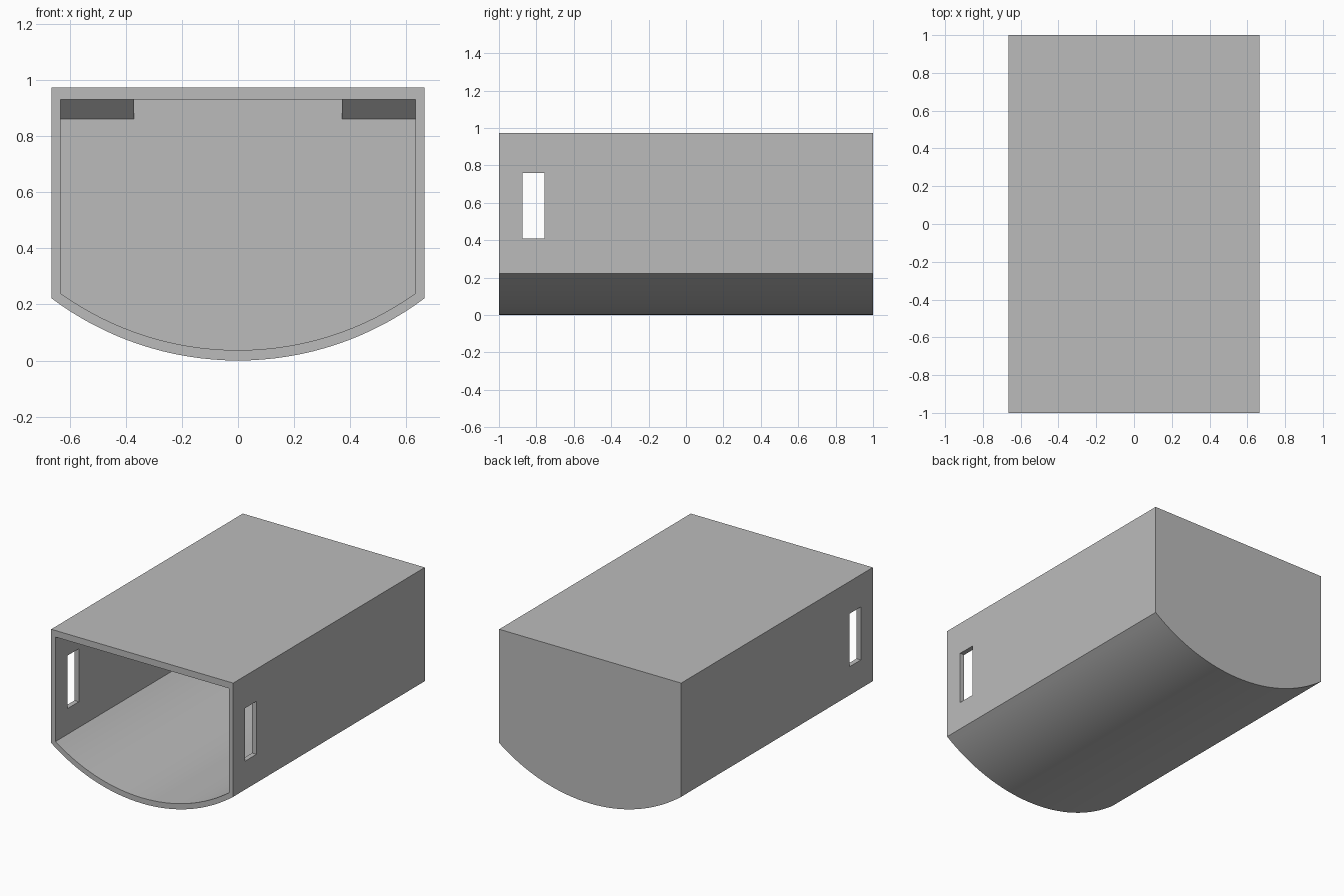
import bpy
import bmesh
import math

if "Cube" in bpy.data.objects:
    bpy.data.objects.remove(bpy.data.objects["Cube"], do_unlink=True)

grey = bpy.data.materials.new("plain grey")
grey.use_nodes = True
colour = (0.5, 0.5, 0.5, 1)
grey.diffuse_color = colour
grey.node_tree.nodes["Principled BSDF"].inputs["Base Color"].default_value = colour

WALL = 0.033
ROOF_IN = 0.93


def prism(name, profile, axis, start, end):
    """Extrude a closed 2D profile along x (profile is y, z) or y (profile is x, z)."""
    bm = bmesh.new()
    place = (lambda a, b: (start, a, b)) if axis == "x" else (lambda a, b: (a, start, b))
    face = bm.faces.new([bm.verts.new(place(a, b)) for a, b in profile])
    new = bmesh.ops.extrude_face_region(bm, geom=[face])["geom"]
    shift = (end - start, 0, 0) if axis == "x" else (0, end - start, 0)
    bmesh.ops.translate(bm, vec=shift, verts=[v for v in new if isinstance(v, bmesh.types.BMVert)])
    bmesh.ops.recalc_face_normals(bm, faces=bm.faces)
    mesh = bpy.data.meshes.new(name)
    bm.to_mesh(mesh)
    bm.free()
    mesh.materials.append(grey)
    obj = bpy.data.objects.new(name, mesh)
    bpy.context.collection.objects.link(obj)
    return obj


def hull_profile(half, top, corner, bottom, steps=32):
    """Flat top, straight sides and a shallow circular belly."""
    sag = corner - bottom
    radius = (half * half + sag * sag) / (2 * sag)
    sweep = math.asin(half / radius)
    points = [(half, top), (-half, top)]
    for i in range(steps + 1):
        a = sweep * (2 * i / steps - 1)
        points.append((radius * math.sin(a), bottom + radius * (1 - math.cos(a))))
    return points


def cut(target, cutter):
    cutter.hide_render = True
    mod = target.modifiers.new("cut", "BOOLEAN")
    mod.operation = "DIFFERENCE"
    mod.solver = "EXACT"
    mod.object = cutter
    bpy.context.view_layer.objects.active = target
    bpy.ops.object.modifier_apply(modifier=mod.name)
    bpy.data.objects.remove(cutter, do_unlink=True)


# Hollow housing, open at the front and closed at the back
housing = prism("housing", hull_profile(0.665, 0.973, 0.222, 0), "y", -1, 1)
cut(housing, prism("cavity", hull_profile(0.633, ROOF_IN, 0.24, 0.037), "y", -1.1, 1 - WALL))

# Upright slot through both side walls
slot = [(-0.875, 0.41), (-0.757, 0.41), (-0.757, 0.76), (-0.875, 0.76)]
cut(housing, prism("slot_cutter", slot, "x", -1, 1))

bpy.ops.object.select_all(action="DESELECT")
housing.select_set(True)
bpy.context.view_layer.objects.active = housing
bpy.ops.object.shade_smooth_by_angle(angle=math.radians(25))

# Sloped corner blocks under the roof, against the back wall
back = 1 - WALL
wedge = [(back - 0.07, ROOF_IN), (back, ROOF_IN), (back, 0.86)]
for side, name in ((1, "left_corner_block"), (-1, "right_corner_block")):
    prism(name, wedge, "x", side * 0.37, side * 0.633)
